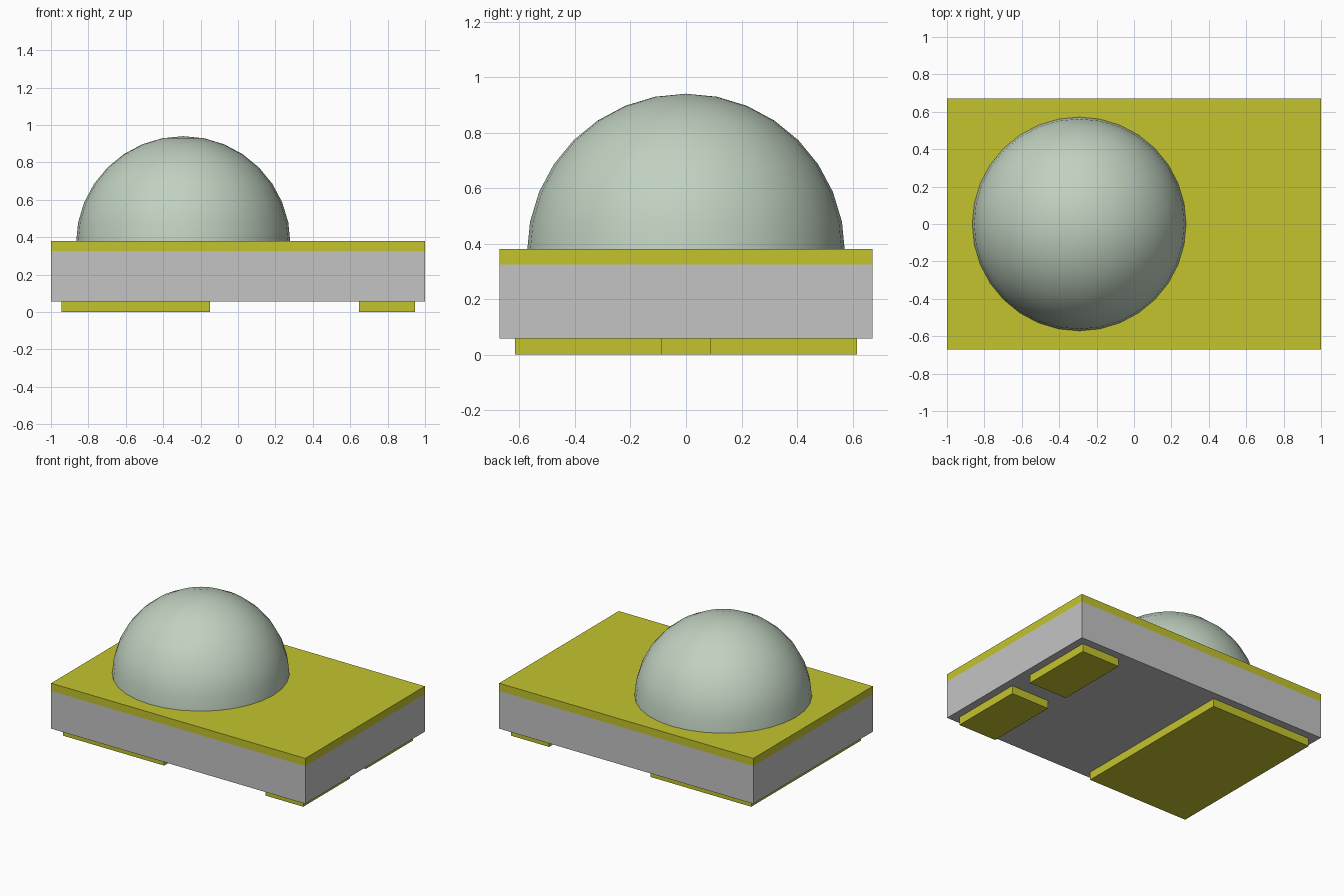
import bpy, bmesh, math
from mathutils import Vector

cube = bpy.data.objects.get("Cube")
if cube:
    bpy.data.objects.remove(cube, do_unlink=True)


def material(name, rgb):
    m = bpy.data.materials.new(name)
    m.use_nodes = True
    m.diffuse_color = (*rgb, 1)
    m.node_tree.nodes["Principled BSDF"].inputs["Base Color"].default_value = (*rgb, 1)
    return m


gold = material("yellow gold", (0.55, 0.55, 0.027))
grey = material("light grey", (0.55, 0.55, 0.55))
glass = material("pale green", (0.53, 0.64, 0.53))


def add_object(name, bm, mat):
    mesh = bpy.data.meshes.new(name)
    bm.to_mesh(mesh)
    bm.free()
    mesh.materials.append(mat)
    obj = bpy.data.objects.new(name, mesh)
    bpy.context.collection.objects.link(obj)
    return obj


def box(name, lo, hi, mat):
    bm = bmesh.new()
    bmesh.ops.create_cube(bm, size=1)
    lo, hi = Vector(lo), Vector(hi)
    bmesh.ops.scale(bm, vec=hi - lo, verts=bm.verts)
    bmesh.ops.translate(bm, vec=(lo + hi) / 2, verts=bm.verts)
    return add_object(name, bm, mat)


# Base slab with a coloured plate on top
PAD_TOP, SLAB_TOP, PLATE_TOP = 0.057, 0.325, 0.38
box("base_slab", (-1, -0.672, PAD_TOP), (1, 0.672, SLAB_TOP), grey)
box("top_plate", (-1, -0.672, SLAB_TOP), (1, 0.672, PLATE_TOP), gold)

# Contact pads underneath: one wide, two small
box("wide_pad", (-0.945, -0.616, 0), (-0.15, 0.616, PAD_TOP), gold)
box("front_small_pad", (0.646, -0.616, 0), (0.945, -0.088, PAD_TOP), gold)
box("back_small_pad", (0.646, 0.088, 0), (0.945, 0.616, PAD_TOP), gold)

# Smooth dome, its flat base sunk slightly into the plate
bm = bmesh.new()
bmesh.ops.create_uvsphere(bm, u_segments=32, v_segments=16, radius=0.573)
cut = bmesh.ops.bisect_plane(bm, geom=bm.verts[:] + bm.edges[:] + bm.faces[:], dist=1e-4,
                             plane_co=(0, 0, 0), plane_no=(0, 0, 1), clear_inner=True)
bmesh.ops.holes_fill(bm, edges=[e for e in bm.edges if e.is_boundary], sides=0)
bmesh.ops.recalc_face_normals(bm, faces=bm.faces)
bmesh.ops.translate(bm, vec=(-0.293, 0, 0.367), verts=bm.verts)
dome = add_object("dome_lens", bm, glass)
bpy.ops.object.select_all(action="DESELECT")
bpy.context.view_layer.objects.active = dome
dome.select_set(True)
bpy.ops.object.shade_smooth_by_angle(angle=math.radians(30))
